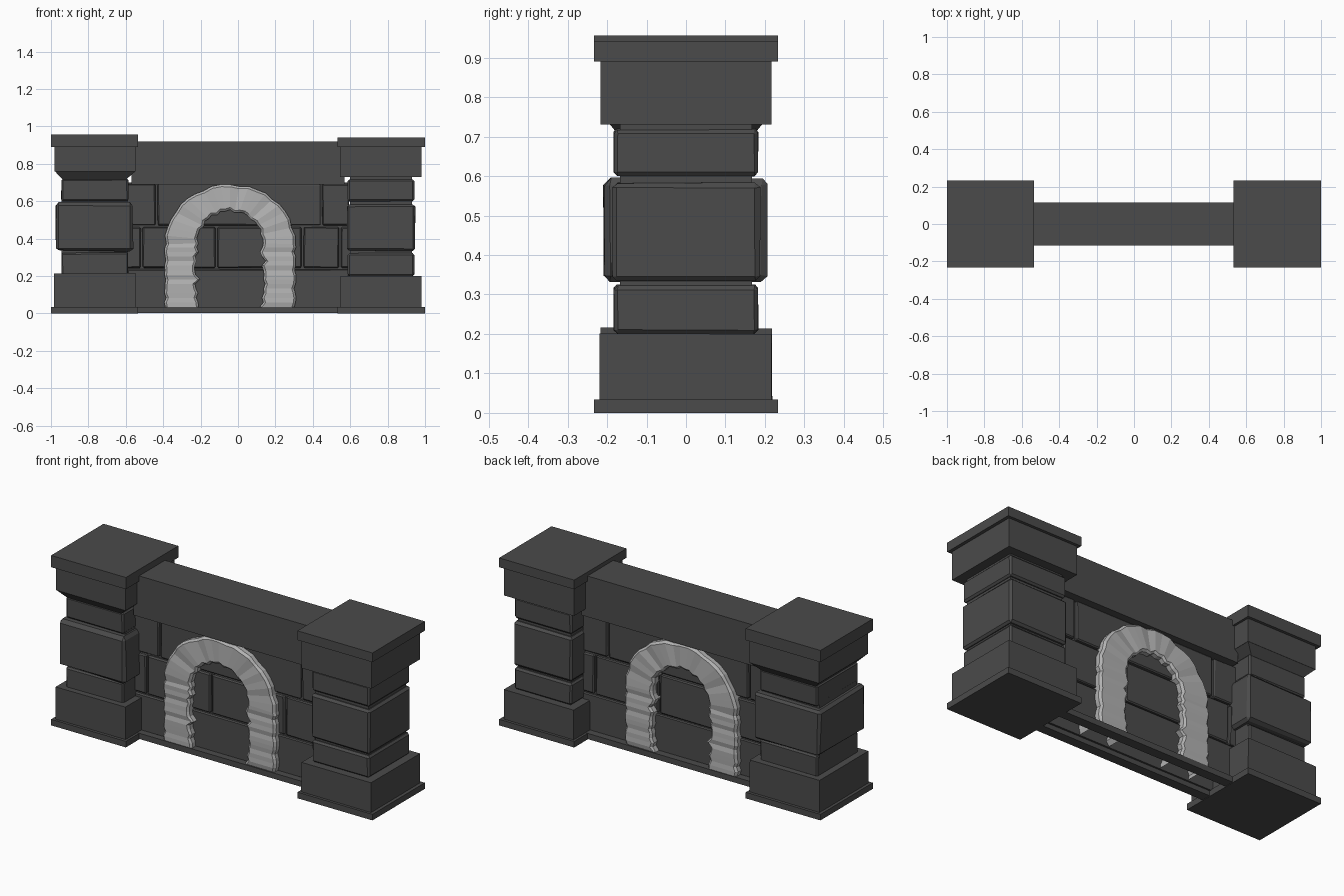
import bpy, bmesh, math, random
from mathutils import Vector

if "Cube" in bpy.data.objects:
    bpy.data.objects.remove(bpy.data.objects["Cube"])

random.seed(7)


def material(name, v):
    m = bpy.data.materials.new(name)
    m.diffuse_color = (v, v, v, 1)
    m.use_nodes = True
    m.node_tree.nodes["Principled BSDF"].inputs["Base Color"].default_value = m.diffuse_color
    return m


DARK = material("dark stone", 0.07)
PALE = material("pale stone", 0.45)


def finish(name, bm, mat):
    bmesh.ops.recalc_face_normals(bm, faces=bm.faces)
    me = bpy.data.meshes.new(name)
    bm.to_mesh(me)
    bm.free()
    me.materials.append(mat)
    ob = bpy.data.objects.new(name, me)
    bpy.context.collection.objects.link(ob)
    return ob


def block(name, x, y, z, bevel=0.0, jitter=0.0):
    """Stone block between the (low, high) pairs, optionally worn at the edges."""
    bm = bmesh.new()
    bmesh.ops.create_cube(bm, size=1)
    for v in bm.verts:
        v.co = Vector([r[0] if c < 0 else r[1] for c, r in zip(v.co, (x, y, z))])
    if bevel:
        bmesh.ops.bevel(bm, geom=bm.edges[:], offset=bevel, segments=1,
                        affect='EDGES', profile=0.5)
    if jitter:
        for v in bm.verts:
            v.co += Vector([random.uniform(-jitter, jitter) for _ in range(3)])
    return finish(name, bm, DARK)


def frustum(name, lo, hi):
    """Flared course: lo and hi are (x0, x1, half depth, z)."""
    bm = bmesh.new()
    rings = []
    for x0, x1, d, z in (lo, hi):
        rings.append([bm.verts.new(p) for p in
                      ((x0, -d, z), (x1, -d, z), (x1, d, z), (x0, d, z))])
    bm.faces.new(rings[0])
    bm.faces.new(rings[1])
    for i in range(4):
        j = (i + 1) % 4
        bm.faces.new((rings[0][i], rings[0][j], rings[1][j], rings[1][i]))
    return finish(name, bm, DARK)


# Pillars: (part, x low, x high, half depth, z low, z high, bevel, wear)
left = [
    ("foot", -1, -.535, .233, 0, .034, 0, 0),
    ("base", -.982, -.548, .217, .03, .215, 0, .002),
    ("lower_neck", -.945, -.587, .183, .205, .325, .008, .001),
    ("core", -.945, -.587, .165, .31, .62, 0, 0),
    ("middle", -.972, -.562, .206, .335, .592, .014, .004),
    ("upper_neck", -.945, -.587, .183, .602, .72, .008, .001),
    ("head", -.98, -.548, .217, .76, .892, 0, 0),
    ("cap", -1, -.535, .233, .89, .956, 0, 0),
]
right = [
    ("foot", .533, 1, .233, 0, .034, 0, 0),
    ("base", .546, .982, .217, .03, .2, 0, .002),
    ("core", .6, .93, .167, .19, .74, 0, 0),
    ("lower_neck", .586, .943, .183, .2, .322, .01, .001),
    ("middle", .583, .947, .187, .335, .583, .012, .002),
    ("upper_neck", .586, .943, .183, .6, .717, .01, .001),
    ("head", .546, .982, .217, .73, .892, 0, 0),
    ("cap", .533, 1, .233, .89, .942, 0, 0),
]
for side, parts in (("left", left), ("right", right)):
    for part, x0, x1, d, z0, z1, bev, jit in parts:
        block(f"{side}_pillar_{part}", (x0, x1), (-d, d), (z0, z1), bev, jit)
frustum("left_pillar_flare", (-.935, -.6, .18, .715), (-.98, -.548, .217, .761))

# Top beam of the wall
block("top_beam", (-.57, .57), (-.115, .115), (.69, .92))

# Wall courses on both faces, with joints (back is the front turned round)
courses = [
    (.03, .236, [-.6, .6]),
    (.244, .462, [-.6, -.515, -.115, .345, .545, .61]),
    (.472, .692, [-.6, -.435, .445, .6]),
]
for face, s in (("front", 1), ("back", -1)):
    block(f"{face}_plinth", (-.57, .57), sorted((-.115 * s, -.06 * s)), (.003, .035))
    block(f"{face}_wall_backing", (-.59, .59), sorted((-.05 * s, -.056 * s)), (.03, .7))
    for z0, z1, joints in courses:
        for a, b in zip(joints, joints[1:]):
            block(f"{face}_wall_stone", sorted((s * (a + .006), s * (b - .006))),
                  sorted((-.075 * s, -.05 * s)), (z0, z1), .006, .0015)

# Arch stations, from the left foot over the crown to the right foot
CX = -.042
stations = []
leg = [.035 + i * .0245 for i in range(14)]
for z in leg:
    stations.append(((-.353, z), (-.178, z)))
N = 22
for i in range(N + 1):
    t = math.pi * (1 - i / N)
    c, s = math.cos(t), math.sin(t)
    stations.append(((.353 * c, .37 + .325 * s), (.178 * c, .375 + .177 * s)))
for z in reversed(leg):
    stations.append(((.353, z), (.178, z)))

# Arch passes right through the wall; every few stations is a notched joint
bm = bmesh.new()
rings = []
for i, (o, n) in enumerate(stations):
    on_leg = o[1] < .37
    joint = i % 4 == 2
    wo = random.uniform(0, .006) + (.007 if joint else 0)
    wi = random.uniform(-.012, .012) if on_leg else random.uniform(-.004, .004)
    if joint:
        wi -= .008
    o, n = Vector(o), Vector(n)
    d = (o - n).normalized()
    o, n = o - d * wo, n + d * -wi * (-1 if joint else 1)
    e = random.uniform(0, .003) + (.004 if joint else 0)
    f = d * .012
    oc, nc = o - f, n + f
    prof = [(o, -.1), (oc, -.114 + e), (nc, -.114 + e), (n, -.102),
            (n, .102), (nc, .114 - e), (oc, .114 - e), (o, .1)]
    rings.append([bm.verts.new((p.x + CX, y, p.y)) for p, y in prof])
for a, b in zip(rings, rings[1:]):
    for i in range(8):
        j = (i + 1) % 8
        bm.faces.new((a[i], a[j], b[j], b[i]))
finish("arch", bm, PALE)
